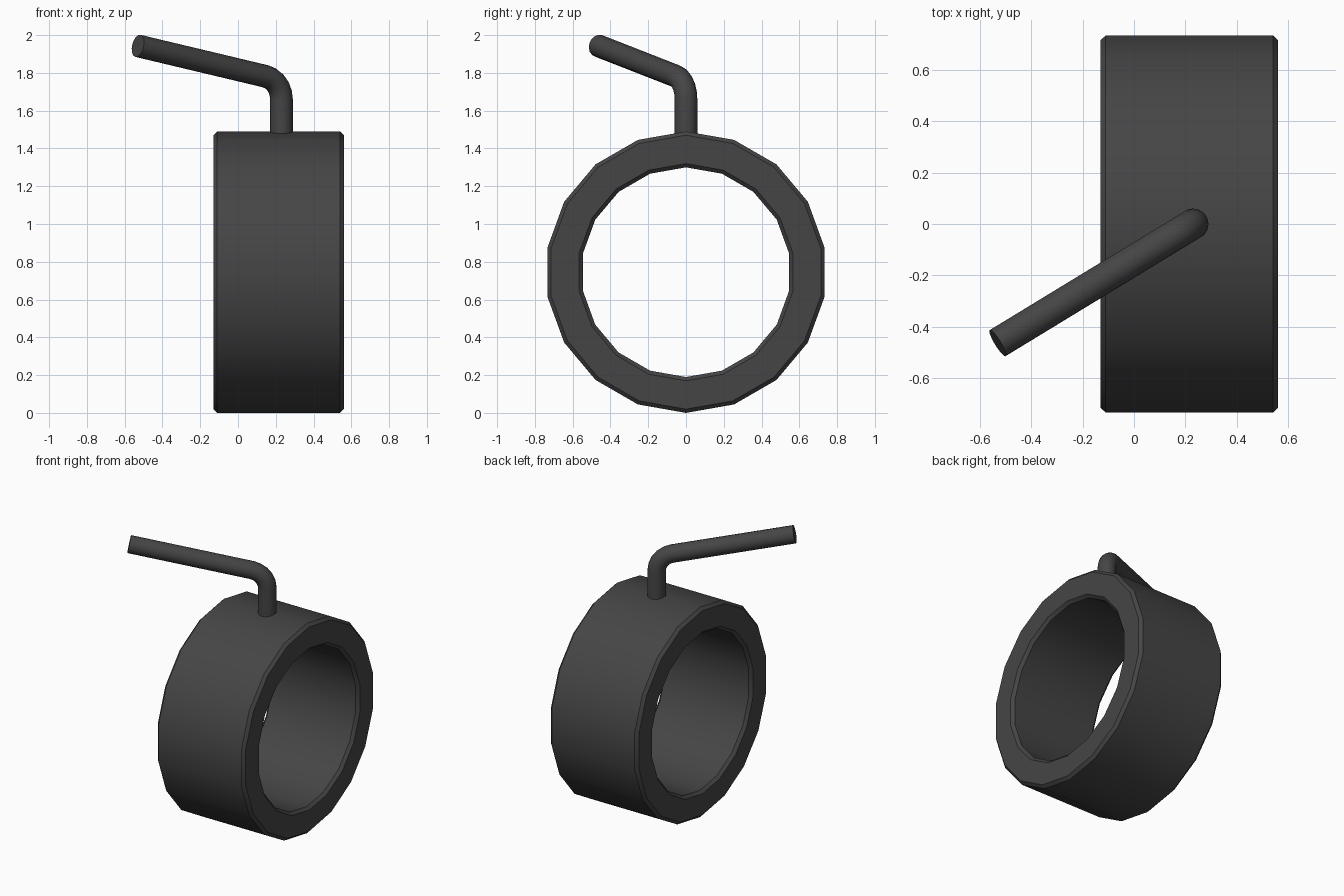
import bpy, bmesh, math
from mathutils import Vector, Quaternion

if "Cube" in bpy.data.objects:
    bpy.data.objects.remove(bpy.data.objects["Cube"])

dark = bpy.data.materials.new("dark_metal")
dark.diffuse_color = (0.06, 0.06, 0.06, 1)
dark.use_nodes = True
dark.node_tree.nodes["Principled BSDF"].inputs["Base Color"].default_value = dark.diffuse_color


def finish(obj, angle):
    obj.data.materials.append(dark)
    bpy.ops.object.select_all(action='DESELECT')
    obj.select_set(True)
    bpy.context.view_layer.objects.active = obj
    if obj.type == 'CURVE':
        bpy.ops.object.convert(target='MESH')
    bpy.ops.object.shade_smooth_by_angle(angle=math.radians(angle))


# Ring: closed chamfered profile (x, radius) turned around the x axis, 18 sides
SIDES, CENTRE_Z, X0, X1, R_OUT, R_IN, C = 18, 0.745, -0.13, 0.56, 0.745, 0.555, 0.02
profile = [(X0, R_OUT - C), (X0 + C, R_OUT), (X1 - C, R_OUT), (X1, R_OUT - C),
           (X1, R_IN + C), (X1 - C, R_IN), (X0 + C, R_IN), (X0, R_IN + C)]
bm = bmesh.new()
rings = []
for i in range(SIDES):
    a = 2 * math.pi * i / SIDES
    rings.append([bm.verts.new((x, r * math.sin(a), CENTRE_Z + r * math.cos(a)))
                  for x, r in profile])
n = len(profile)
for i in range(SIDES):
    a, b = rings[i], rings[(i + 1) % SIDES]
    for j in range(n):
        k = (j + 1) % n
        bm.faces.new((a[j], a[k], b[k], b[j]))
bmesh.ops.recalc_face_normals(bm, faces=bm.faces)
mesh = bpy.data.meshes.new("ring")
bm.to_mesh(mesh)
bm.free()
ring = bpy.data.objects.new("ring", mesh)
bpy.context.collection.objects.link(ring)
finish(ring, 30)

# Bent rod: upright stem, rounded elbow, long sloping handle
corner = Vector((0.23, 0, 1.762))
tip = Vector((-0.53, -0.463, 1.943))
up = Vector((0, 0, 1))
out = (tip - corner).normalized()
bend = up.angle(out)
radius = 0.125
start = corner - up * radius * math.tan(bend / 2)
axis = up.cross(out).normalized()
arm = axis.cross(up) * radius          # from elbow start to arc centre
STEPS = 5
points = [Vector((0.23, 0, 1.44))]
for i in range(STEPS + 1):
    turn = Quaternion(axis, bend * i / STEPS)
    points.append(start + arm - turn @ arm)
points.append(tip)

curve = bpy.data.curves.new("bent_rod", 'CURVE')
curve.dimensions = '3D'
curve.bevel_depth = 0.06
curve.bevel_resolution = 6
curve.use_fill_caps = True
spline = curve.splines.new('POLY')
spline.points.add(len(points) - 1)
for p, co in zip(spline.points, points):
    p.co = (*co, 1)
rod = bpy.data.objects.new("bent_rod", curve)
bpy.context.collection.objects.link(rod)
finish(rod, 40)
